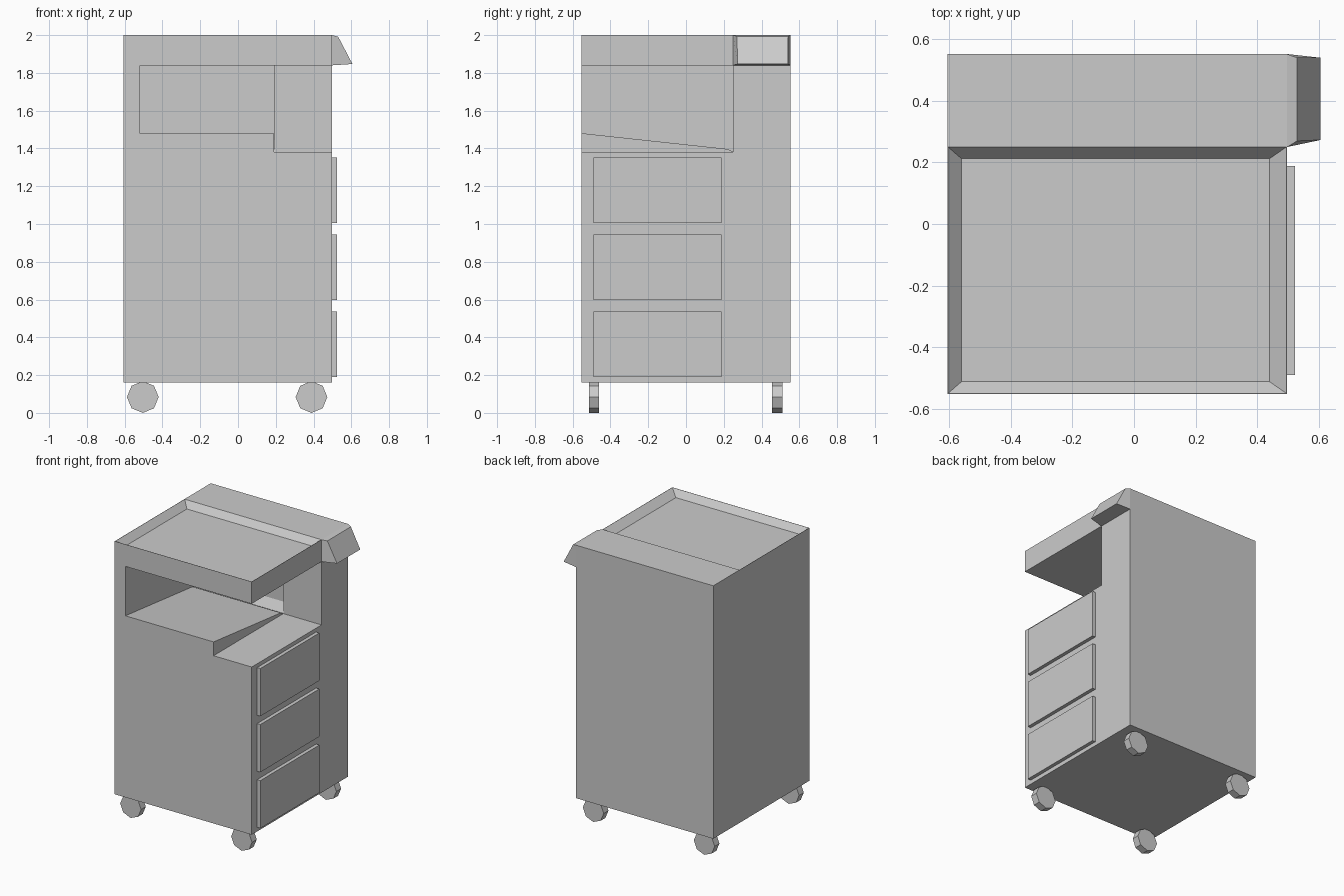
import bpy, bmesh, math

if "Cube" in bpy.data.objects:
    bpy.data.objects.remove(bpy.data.objects["Cube"])


def loft(name, ring_a, ring_b):
    """Closed solid between two matching rings of points."""
    bm = bmesh.new()
    a = [bm.verts.new(p) for p in ring_a]
    b = [bm.verts.new(p) for p in ring_b]
    bm.faces.new(a)
    bm.faces.new(b)
    n = len(a)
    for i in range(n):
        j = (i + 1) % n
        bm.faces.new((a[i], a[j], b[j], b[i]))
    bmesh.ops.recalc_face_normals(bm, faces=bm.faces)
    mesh = bpy.data.meshes.new(name)
    bm.to_mesh(mesh)
    bm.free()
    ob = bpy.data.objects.new(name, mesh)
    bpy.context.collection.objects.link(ob)
    return ob


def rect(x0, x1, y0, y1, z):
    return [(x0, y0, z), (x1, y0, z), (x1, y1, z), (x0, y1, z)]


def box(name, x0, x1, y0, y1, z0, z1):
    return loft(name, rect(x0, x1, y0, y1, z0), rect(x0, x1, y0, y1, z1))


def cut(target, cutter):
    cutter.hide_render = True
    mod = target.modifiers.new("cut", 'BOOLEAN')
    mod.object, mod.operation, mod.solver = cutter, 'DIFFERENCE', 'EXACT'
    bpy.context.view_layer.objects.active = target
    bpy.ops.object.modifier_apply(modifier=mod.name)
    bpy.data.objects.remove(cutter)


# Cabinet body
L, R, F, B = -0.606, 0.497, -0.552, 0.552
body = box("cabinet_body", L, R, F, B, 0.16, 2.0)

# Open counter at the right, under the top
cut(body, box("counter_cutter", 0.19, 0.7, -0.7, 0.25, 1.38, 1.84))

# Shelf compartment with a sloping floor
profile = [(-0.65, 1.84), (-0.65, 1.491), (0.22, 1.397), (0.25, 1.382),
           (0.29, 1.445), (0.29, 1.84)]
cut(body, loft("shelf_cutter", [(-0.52, y, z) for y, z in profile],
               [(0.192, y, z) for y, z in profile]))

# Recessed tray in the top, with bevelled sides continued above the surface
cut(body, loft("tray_cutter", rect(-0.56, 0.44, -0.512, 0.212, 1.955),
               rect(-0.648, 0.55, -0.588, 0.288, 2.045)))

# Push handle on the right side of the top
loft("push_handle",
     [(R, 0.25, 1.84), (R, B, 1.84), (R, B, 2.0), (R, 0.25, 2.0)],
     [(0.606, 0.273, 1.847), (0.606, 0.54, 1.847),
      (0.53, 0.54, 1.992), (0.53, 0.27, 1.992)])

# Drawer fronts
for i, z in enumerate((0.19, 0.598, 1.005)):
    box(f"drawer_front_{i + 1}", R - 0.01, 0.523, -0.49, 0.188, z, z + 0.347)

# Eight-sided caster wheels
r = 0.084
for side, x in (("left", -0.504), ("right", 0.389)):
    for end, y in (("front", -0.487), ("back", 0.483)):
        ring = [(x + r * math.cos(k * math.pi / 4), r + r * math.sin(k * math.pi / 4))
                for k in range(8)]
        loft(f"{end}_{side}_wheel", [(px, y - 0.027, pz) for px, pz in ring],
             [(px, y + 0.027, pz) for px, pz in ring])
